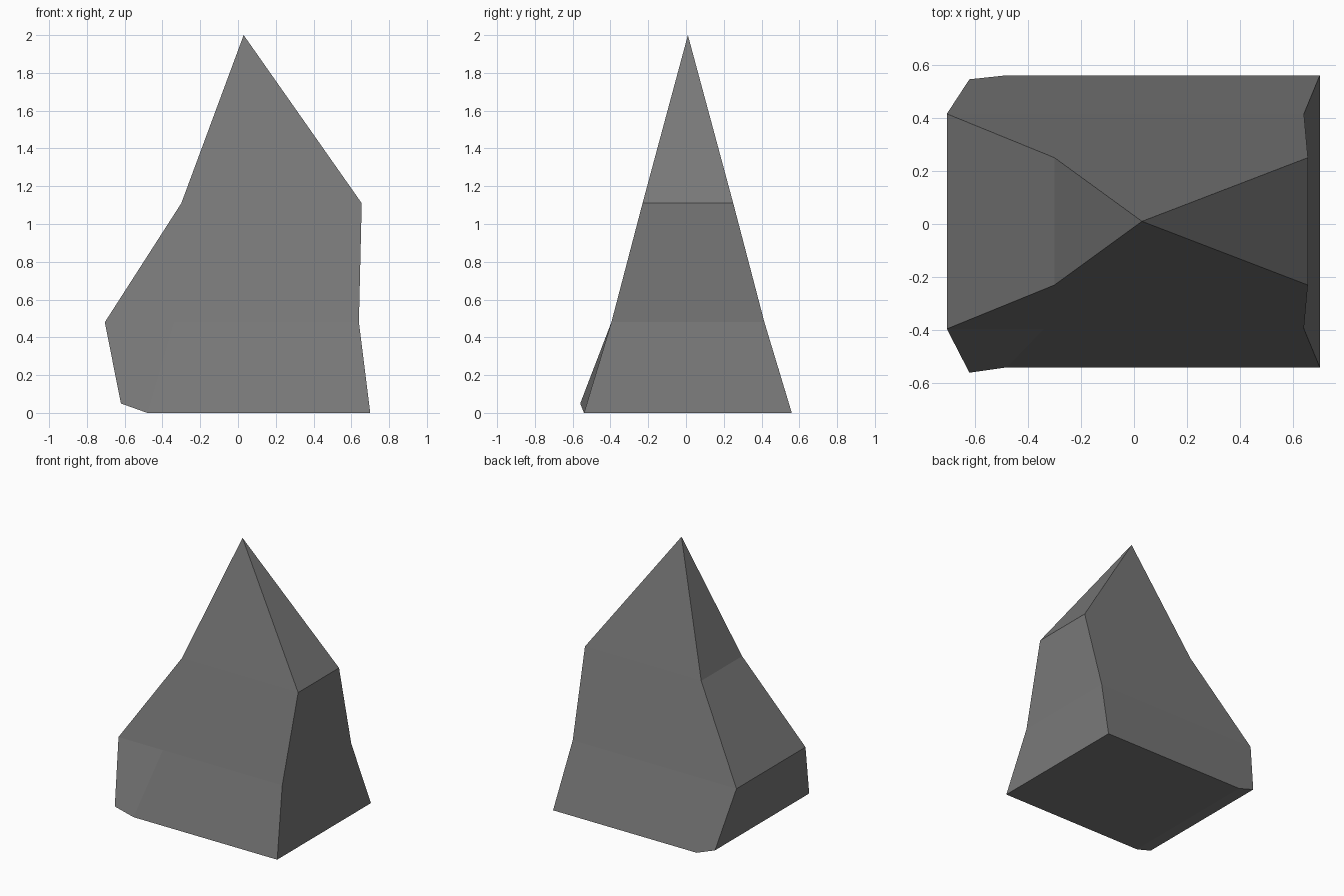
import bpy, bmesh

if "Cube" in bpy.data.objects:
    bpy.data.objects.remove(bpy.data.objects["Cube"])

stone = bpy.data.materials.new("dark grey stone")
stone.diffuse_color = (0.19, 0.19, 0.19, 1)
stone.use_nodes = True
stone.node_tree.nodes["Principled BSDF"].inputs["Base Color"].default_value = stone.diffuse_color

bm = bmesh.new()


def ring(x0, x1, y0, y1, z):
    """Rectangle corners: front left, front right, back right, back left."""
    return [bm.verts.new(c) for c in
            ((x0, y0, z), (x1, y0, z), (x1, y1, z), (x0, y1, z))]


base = ring(-0.48, 0.70, -0.54, 0.56, 0.0)
waist = ring(-0.705, 0.64, -0.395, 0.415, 0.48)
shoulder = ring(-0.30, 0.655, -0.23, 0.25, 1.11)
apex = bm.verts.new((0.03, 0.01, 2.0))

# chipped lower left edge and the small facet on the front
chip_front = bm.verts.new((-0.62, -0.56, 0.05))
chip_back = bm.verts.new((-0.62, 0.545, 0.05))
facet_top = bm.verts.new((-0.34, -0.395, 0.48))

# tip and middle band
for i in range(4):
    j = (i + 1) % 4
    bm.faces.new((shoulder[i], shoulder[j], apex))
    lower = [waist[i]] + ([facet_top] if i == 0 else []) + [waist[j]]
    bm.faces.new(lower + [shoulder[j], shoulder[i]])

# lower band
bm.faces.new((chip_front, base[0], facet_top, waist[0]))
bm.faces.new((base[0], base[1], waist[1], facet_top))
bm.faces.new((base[1], base[2], waist[2], waist[1]))
bm.faces.new((base[2], base[3], chip_back, waist[3], waist[2]))
bm.faces.new((chip_back, chip_front, waist[0], waist[3]))

# underside and chipped edge
bm.faces.new(base[::-1])
bm.faces.new((chip_front, chip_back, base[3], base[0]))
bmesh.ops.recalc_face_normals(bm, faces=bm.faces[:])

mesh = bpy.data.meshes.new("pointed_rock")
bm.to_mesh(mesh)
bm.free()
mesh.materials.append(stone)
rock = bpy.data.objects.new("pointed_rock", mesh)
bpy.context.collection.objects.link(rock)
